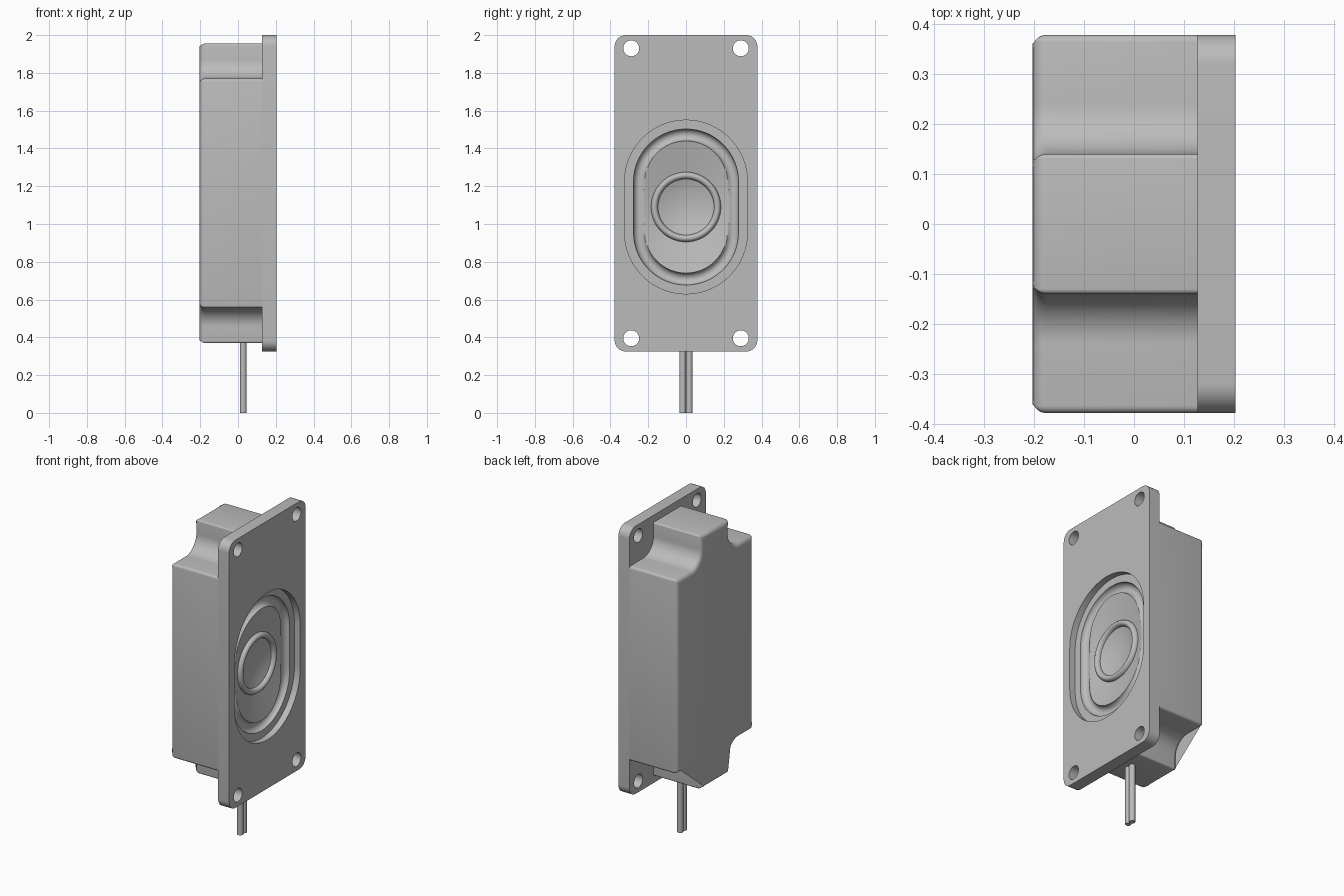
import bpy, bmesh, math
from math import cos, sin, pi
from mathutils import Vector

if "Cube" in bpy.data.objects:
    bpy.data.objects.remove(bpy.data.objects["Cube"], do_unlink=True)

grey = bpy.data.materials.new("plain grey")
grey.use_nodes = True
grey.diffuse_color = (0.5, 0.5, 0.5, 1)
grey.node_tree.nodes["Principled BSDF"].inputs["Base Color"].default_value = (0.5, 0.5, 0.5, 1)

FRONT, SEAT, BACK = 0.203, 0.127, -0.203   # x planes of flange face, flange rear, housing rear
MID = 1.1625                               # middle height of flange and housing
CONE_Z, STRAIGHT = 1.09, 0.135             # speaker centre and half its straight side


def finish(name, bm):
    bmesh.ops.recalc_face_normals(bm, faces=bm.faces)
    mesh = bpy.data.meshes.new(name)
    bm.to_mesh(mesh)
    bm.free()
    mesh.materials.append(grey)
    obj = bpy.data.objects.new(name, mesh)
    bpy.context.collection.objects.link(obj)
    return obj


def prism(name, outline, x0, x1, back_bevel=0):
    """Extrude a (y, z) outline along x, optionally rounding the x0 rim."""
    bm = bmesh.new()
    face = bm.faces.new([bm.verts.new((x0, y, z)) for y, z in outline])
    ext = bmesh.ops.extrude_face_region(bm, geom=[face], use_keep_orig=True)
    moved = [v for v in ext["geom"] if isinstance(v, bmesh.types.BMVert)]
    bmesh.ops.translate(bm, verts=moved, vec=(x1 - x0, 0, 0))
    if back_bevel:
        rim = [e for e in bm.edges if all(abs(v.co.x - x0) < 1e-5 for v in e.verts)]
        bmesh.ops.bevel(bm, geom=rim, offset=back_bevel, segments=5, profile=0.5, affect='EDGES')
    return finish(name, bm)


def arc(cy, cz, r, a0, a1, n=8):
    return [(cy + r * cos(a0 + (a1 - a0) * i / n), cz + r * sin(a0 + (a1 - a0) * i / n))
            for i in range(n + 1)]


def four_way(quarter):
    """Mirror an outline quarter (right side up to the top) into a closed loop."""
    top = quarter + [(-y, z) for y, z in reversed(quarter)]
    return [(y, MID + z) for y, z in top + [(-y, -z) for y, z in top]]


def cut(target, cutter):
    mod = target.modifiers.new("cut", 'BOOLEAN')
    mod.operation, mod.solver, mod.object = 'DIFFERENCE', 'EXACT', cutter
    bpy.context.view_layer.objects.active = target
    bpy.ops.object.modifier_apply(modifier=mod.name)


def smooth(obj):
    bpy.ops.object.select_all(action='DESELECT')
    obj.select_set(True)
    bpy.context.view_layer.objects.active = obj
    bpy.ops.object.shade_smooth_by_angle(angle=math.radians(32))


# Stadium path: centre offset and outward direction for each sample
path = []
for side in (1, -1):
    for i in range(33):
        a = pi * i / 32
        path.append((side * STRAIGHT, side * cos(a), side * sin(a)))
    for i in range(1, 12):
        path.append((side * STRAIGHT * (1 - i / 6), -side, 0))


def stadium(r):
    return [(r * ny, c + r * nz) for c, ny, nz in path]


def circle(r):
    return [tuple(r * Vector(p).normalized()) for p in stadium(0.215)]


# Mounting flange and housing with a concave notch at each corner
flange = prism("flange", four_way(arc(0.318, 0.7775, 0.06, 0, pi / 2)), SEAT, FRONT)
notch = (arc(0.363, 0.5925, 0.015, 0, pi / 2, 4)
         + arc(0.24, 0.7075, 0.1, 1.5 * pi, pi, 12)
         + arc(0.13, 0.7825, 0.01, 0, pi / 2, 4))
housing = prism("housing", four_way(notch), BACK, SEAT, 0.028)

# Screw holes and speaker opening
for y in (-0.29, 0.29):
    for z in (0.395, 1.93):
        hole = prism("hole_cutter", arc(y, z, 0.042, 0, 2 * pi, 40)[:-1], 0.1, 0.3)
        cut(flange, hole)
        bpy.data.objects.remove(hole, do_unlink=True)
opening = prism("opening_cutter", [(y, CONE_Z + z) for y, z in stadium(0.325)], 0.04, 0.3)
for part in (flange, housing):
    cut(part, opening)
bpy.data.objects.remove(opening, do_unlink=True)


def cone_depth(r):
    return 0.04 + (0.35 - r) * 0.225


# Loops of the speaker from the rim inward, as (depth, y, z)
loops = [[(0.04, *p) for p in stadium(0.325)]]
for i in range(13):                                   # grooved surround
    a = pi * i / 12
    depth = 0.04 + 0.032 * sin(a)
    loop = []
    for p in stadium(0.2465 + 0.0315 * cos(a)):
        d = max(depth, cone_depth(Vector(p).length)) if i > 6 else depth
        loop.append((d, *p))
    loops.append(loop)
edge, ring_edge = stadium(0.215), circle(0.185)
for i in range(1, 9):                                 # cone
    points = [Vector(p).lerp(Vector(q), i / 8) for p, q in zip(edge, ring_edge)]
    loops.append([(cone_depth(p.length), *p) for p in points])
for i in range(1, 11):                                # raised ring
    a = pi * i / 10
    loops.append([(0.077 - 0.024 * sin(a), *p) for p in circle(0.1665 + 0.0185 * cos(a))])
for i in range(1, 9):                                 # dished centre
    f = 1 - i / 8.2
    loops.append([(0.077 + 0.025 * (1 - f * f), *p) for p in circle(0.148 * f)])

bm = bmesh.new()
rows = [[bm.verts.new((FRONT - d, y, CONE_Z + z)) for d, y, z in loop] for loop in loops]
count = len(path)
for outer, inner in zip(rows, rows[1:]):
    for i in range(count):
        j = (i + 1) % count
        bm.faces.new((outer[i], outer[j], inner[j], inner[i]))
bm.faces.new(rows[-1])
bmesh.ops.remove_doubles(bm, verts=bm.verts, dist=1e-6)
bmesh.ops.recalc_face_normals(bm, faces=bm.faces)
speaker = finish("speaker_cone", bm)
bm = bmesh.new()
bm.from_mesh(speaker.data)
if sum(f.normal.x * f.calc_area() for f in bm.faces) < 0:
    bmesh.ops.reverse_faces(bm, faces=bm.faces)
bm.to_mesh(speaker.data)
bm.free()

# Pair of lead wires
wires = []
for name, y in (("left_wire", 0.0175), ("right_wire", -0.0175)):
    bpy.ops.mesh.primitive_cylinder_add(vertices=24, radius=0.0175, depth=0.4, location=(0.028, y, 0.2))
    wire = bpy.context.object
    wire.name = name
    wire.data.materials.append(grey)
    wires.append(wire)

for part in [flange, housing, speaker] + wires:
    smooth(part)
